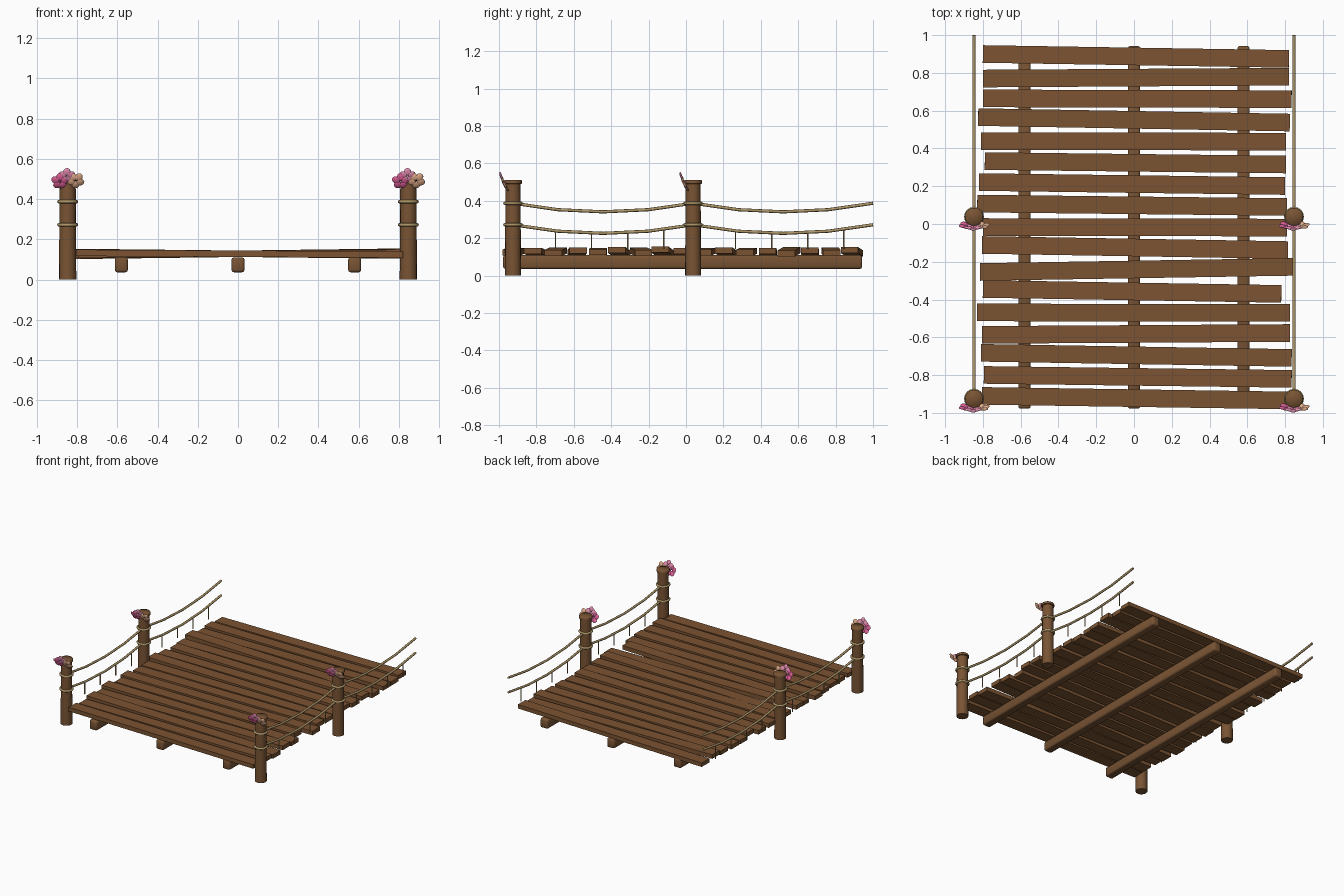
import bpy, bmesh, math
from mathutils import Vector, Matrix

if "Cube" in bpy.data.objects:
    bpy.data.objects.remove(bpy.data.objects["Cube"])


def mat(name, col):
    m = bpy.data.materials.new(name)
    m.diffuse_color = (*col, 1)
    m.use_nodes = True
    m.node_tree.nodes["Principled BSDF"].inputs["Base Color"].default_value = m.diffuse_color
    return m


PLANK = mat("plank_wood", (0.20, 0.088, 0.032))
POST = mat("post_wood", (0.19, 0.088, 0.034))
ROPE = mat("rope_tan", (0.43, 0.31, 0.14))
PINK = mat("deep_pink", (0.75, 0.12, 0.32))
LIGHT = mat("light_pink", (0.82, 0.28, 0.46))
PEACH = mat("peach", (0.85, 0.46, 0.28))


def finish(name, bm, m, smooth=False):
    bmesh.ops.recalc_face_normals(bm, faces=bm.faces)
    me = bpy.data.meshes.new(name)
    bm.to_mesh(me)
    bm.free()
    me.materials.append(m)
    ob = bpy.data.objects.new(name, me)
    bpy.context.scene.collection.objects.link(ob)
    if smooth:
        bpy.context.view_layer.objects.active = ob
        bpy.ops.object.select_all(action='DESELECT')
        ob.select_set(True)
        bpy.ops.object.shade_smooth_by_angle(angle=math.radians(65))
    return ob


def tube(bm, pts, r, n=8):
    """Sweep a round section along a path lying in the y-z plane."""
    rings = []
    for i, p in enumerate(pts):
        d = (pts[min(i + 1, len(pts) - 1)] - pts[max(i - 1, 0)]).normalized()
        side = Vector((1, 0, 0))
        up = side.cross(d)
        rings.append([bm.verts.new(p + r * (math.cos(a) * side + math.sin(a) * up))
                      for a in (2 * math.pi * k / n for k in range(n))])
    for a, b in zip(rings, rings[1:]):
        for k in range(n):
            bm.faces.new((a[k], a[(k + 1) % n], b[(k + 1) % n], b[k]))
    bm.faces.new(rings[0])
    bm.faces.new(rings[-1])


def lathe(bm, prof, x, y, n=16):
    """Closed turned shape from (radius, z) pairs."""
    rings = [[bm.verts.new((x + r * math.cos(2 * math.pi * k / n),
                            y + r * math.sin(2 * math.pi * k / n), z))
              for k in range(n)] for r, z in prof]
    for a, b in zip(rings, rings[1:]):
        for k in range(n):
            bm.faces.new((a[k], a[(k + 1) % n], b[(k + 1) % n], b[k]))
    bm.faces.new(rings[0])
    bm.faces.new(rings[-1])


def ring(bm, x, y, z, R, r, n=16, m=8):
    """Rope loop around a post."""
    g = [[bm.verts.new((x + (R + r * math.cos(b)) * math.cos(a),
                        y + (R + r * math.cos(b)) * math.sin(a), z + r * math.sin(b)))
          for b in (2 * math.pi * j / m for j in range(m))]
         for a in (2 * math.pi * i / n for i in range(n))]
    for i in range(n):
        for j in range(m):
            p, q = g[i], g[(i + 1) % n]
            bm.faces.new((p[j], q[j], q[(j + 1) % m], p[(j + 1) % m]))


# deck planks: left x, right x, left y, right y, end-to-end height change
planks = [
    (-.80, .82, .900, .874, .012), (-.80, .82, .77, .78, -.008),
    (-.80, .835, .665, .661, .008), (-.825, .825, .566, .537, -.012),
    (-.81, .805, .439, .436, .006), (-.79, .805, .333, .315, -.006),
    (-.82, .80, .222, .201, .010), (-.83, .81, .108, .09, -.006),
    (-.80, .81, -.016, -.019, .004), (-.805, .815, -.111, -.138, .014),
    (-.815, .84, -.254, -.227, -.008), (-.80, .78, -.344, -.37, .012),
    (-.83, .825, -.468, -.471, -.004), (-.805, .825, -.587, -.577, .008),
    (-.81, .835, -.682, -.709, -.010), (-.795, .835, -.799, -.82, .006),
    (-.805, .82, -.91, -.934, -.006)]
for i, (x0, x1, y0, y1, dz) in enumerate(planks):
    bm = bmesh.new()
    bmesh.ops.create_cube(bm, size=1)
    L = math.hypot(x1 - x0, y1 - y0)
    M = (Matrix.Translation(((x0 + x1) / 2, (y0 + y1) / 2, 0.128))
         @ Matrix.Rotation(math.atan2(y1 - y0, x1 - x0), 4, 'Z')
         @ Matrix.Rotation(-dz * 1.5 / L, 4, 'Y')
         @ Matrix.Diagonal((L, 0.093, 0.032, 1)))
    bm.transform(M)
    finish(f"deck_plank_{i + 1}", bm, PLANK)

# lengthwise support beams
for i, x in enumerate((-0.58, 0, 0.58)):
    bm = bmesh.new()
    bmesh.ops.create_cube(bm, size=1)
    bm.transform(Matrix.Translation((x, -0.018, 0.073)) @ Matrix.Diagonal((0.065, 1.92, 0.074, 1)))
    bmesh.ops.bevel(bm, geom=bm.edges[:], offset=0.012, segments=2, profile=0.5, affect='EDGES')
    finish(f"support_beam_{i + 1}", bm, POST, True)

POSTS_Y = (-0.925, 0.038)
SPAN = POSTS_Y[1] - POSTS_Y[0]


def rope_z(y, top):
    t = ((y - POSTS_Y[0]) / SPAN) % 1.0
    return top - 0.046 * 4 * t * (1 - t)


def flower(bm, x, y, z, n, rr, pr, turn):
    """Ring of flat petals leaning forward at the top."""
    lean = Matrix.Translation((x, y, z)) @ Matrix.Rotation(math.radians(25), 4, 'X')
    for k in range(n):
        a = turn + 2 * math.pi * k / n
        bmesh.ops.create_uvsphere(
            bm, u_segments=12, v_segments=8, radius=1,
            matrix=lean @ Matrix.Rotation(-a, 4, 'Y') @ Matrix.Translation((rr, 0, 0))
            @ Matrix.Rotation(0.2, 4, 'Z') @ Matrix.Diagonal((pr * 1.1, 0.006, pr, 1)))


for side, x in (("left", -0.847), ("right", 0.847)):
    # posts with a slightly wider cap, rope loops and flowers
    for where, y in zip(("front", "middle"), POSTS_Y):
        bm = bmesh.new()
        lathe(bm, [(0.043, 0), (0.040, 0.49), (0.048, 0.492), (0.048, 0.506), (0.044, 0.512)], x, y)
        finish(f"{side}_{where}_post", bm, POST, True)
        bm = bmesh.new()
        for z in (0.387, 0.272):
            ring(bm, x, y, z, 0.044, 0.0085)
        finish(f"{side}_{where}_rope_loops", bm, ROPE, True)
        for nm, m, dx, dy, z, rr, pr, t in (
                ("left", PINK, -0.038, -0.046, 0.488, 0.024, 0.019, 0.3),
                ("top", LIGHT, -0.004, -0.056, 0.515, 0.022, 0.018, math.pi / 2),
                ("right", PEACH, 0.040, -0.047, 0.492, 0.024, 0.019, 0.9)):
            bm = bmesh.new()
            flower(bm, x + dx, y + dy, z, 5, rr, pr, t)
            finish(f"{side}_{where}_flower_{nm}", bm, m, True)
    # sagging hand ropes
    for nm, top in (("upper", 0.387), ("lower", 0.272)):
        ys = [POSTS_Y[0] + SPAN * k / 4 for k in range(9)]
        bm = bmesh.new()
        tube(bm, [Vector((x, min(y, 1.0), rope_z(y, top))) for y in ys], 0.0085)
        finish(f"{side}_{nm}_rope", bm, ROPE, True)
    # short hanging cords
    bm = bmesh.new()
    for start in (-0.698, 0.265):
        for k in range(4):
            y = start + 0.193 * k
            tube(bm, [Vector((x, y, 0.142)), Vector((x, y, rope_z(y, 0.272)))], 0.004, 6)
    finish(f"{side}_hanging_cords", bm, ROPE, True)
